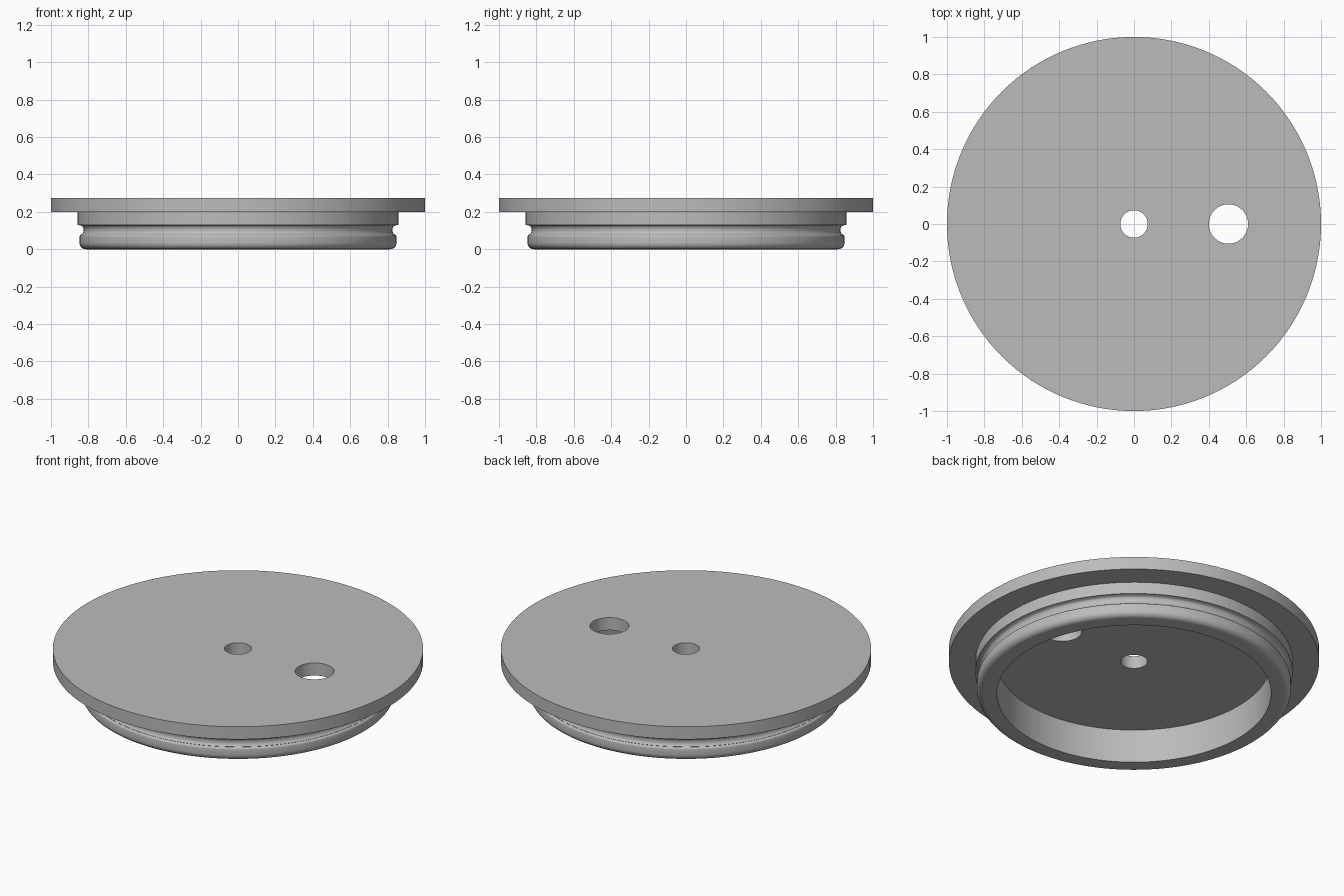
import bpy, bmesh, math

cube = bpy.data.objects.get("Cube")
if cube:
    bpy.data.objects.remove(cube, do_unlink=True)

SEGMENTS = 128

grey = bpy.data.materials.new("plain grey")
grey.use_nodes = True
colour = (0.5, 0.5, 0.5, 1)
grey.diffuse_color = colour
grey.node_tree.nodes["Principled BSDF"].inputs["Base Color"].default_value = colour


def arc(cx, cz, rx, rz, start, end, steps=8):
    """Points on an elliptical arc in the (radius, height) plane."""
    angles = [math.radians(start + (end - start) * i / steps) for i in range(steps + 1)]
    return [(cx + rx * math.cos(a), cz + rz * math.sin(a)) for a in angles]


def lathe(name, profile):
    """Revolve a profile that starts and ends on the z axis."""
    bm = bmesh.new()
    verts = [bm.verts.new((r, 0, z)) for r, z in profile]
    edges = [bm.edges.new(pair) for pair in zip(verts, verts[1:])]
    bmesh.ops.spin(bm, geom=verts + edges, cent=(0, 0, 0), axis=(0, 0, 1),
                   angle=math.tau, steps=SEGMENTS, use_duplicate=False)
    bmesh.ops.remove_doubles(bm, verts=bm.verts, dist=1e-5)
    bmesh.ops.dissolve_degenerate(bm, edges=bm.edges, dist=1e-6)
    bmesh.ops.recalc_face_normals(bm, faces=bm.faces)
    mesh = bpy.data.meshes.new(name)
    bm.to_mesh(mesh)
    bm.free()
    obj = bpy.data.objects.new(name, mesh)
    bpy.context.collection.objects.link(obj)
    mesh.materials.append(grey)
    return obj


def drill(target, x, radius):
    """Cut a round vertical hole through the target."""
    bpy.ops.mesh.primitive_cylinder_add(vertices=64, radius=radius, depth=1, location=(x, 0, 0.2))
    cutter = bpy.context.object
    cutter.hide_render = True
    cutter.data.materials.append(grey)
    mod = target.modifiers.new("hole", "BOOLEAN")
    mod.operation = "DIFFERENCE"
    mod.solver = "EXACT"
    mod.object = cutter
    bpy.ops.object.select_all(action="DESELECT")
    target.select_set(True)
    bpy.context.view_layer.objects.active = target
    bpy.ops.object.modifier_apply(modifier=mod.name)
    bpy.data.objects.remove(cutter, do_unlink=True)


# Flanged cover: recessed underside, rounded lip, seal groove, shoulder, flange
profile = [(0, 0.2), (0.74, 0.2), (0.74, 0)]
profile += arc(0.813, 0.035, 0.035, 0.035, -90, 0)
profile += arc(0.836, 0.066, 0.012, 0.012, 0, 90, 4)
profile += arc(0.842, 0.103, 0.016, 0.025, 250, 110)
profile += [(0.857, 0.13), (0.857, 0.2), (1, 0.2), (1, 0.275), (0, 0.275)]
cover = lathe("flanged_cover", profile)

# Centre hole and larger offset hole
drill(cover, 0, 0.073)
drill(cover, 0.505, 0.105)

bpy.ops.object.shade_smooth_by_angle(angle=math.radians(35))
